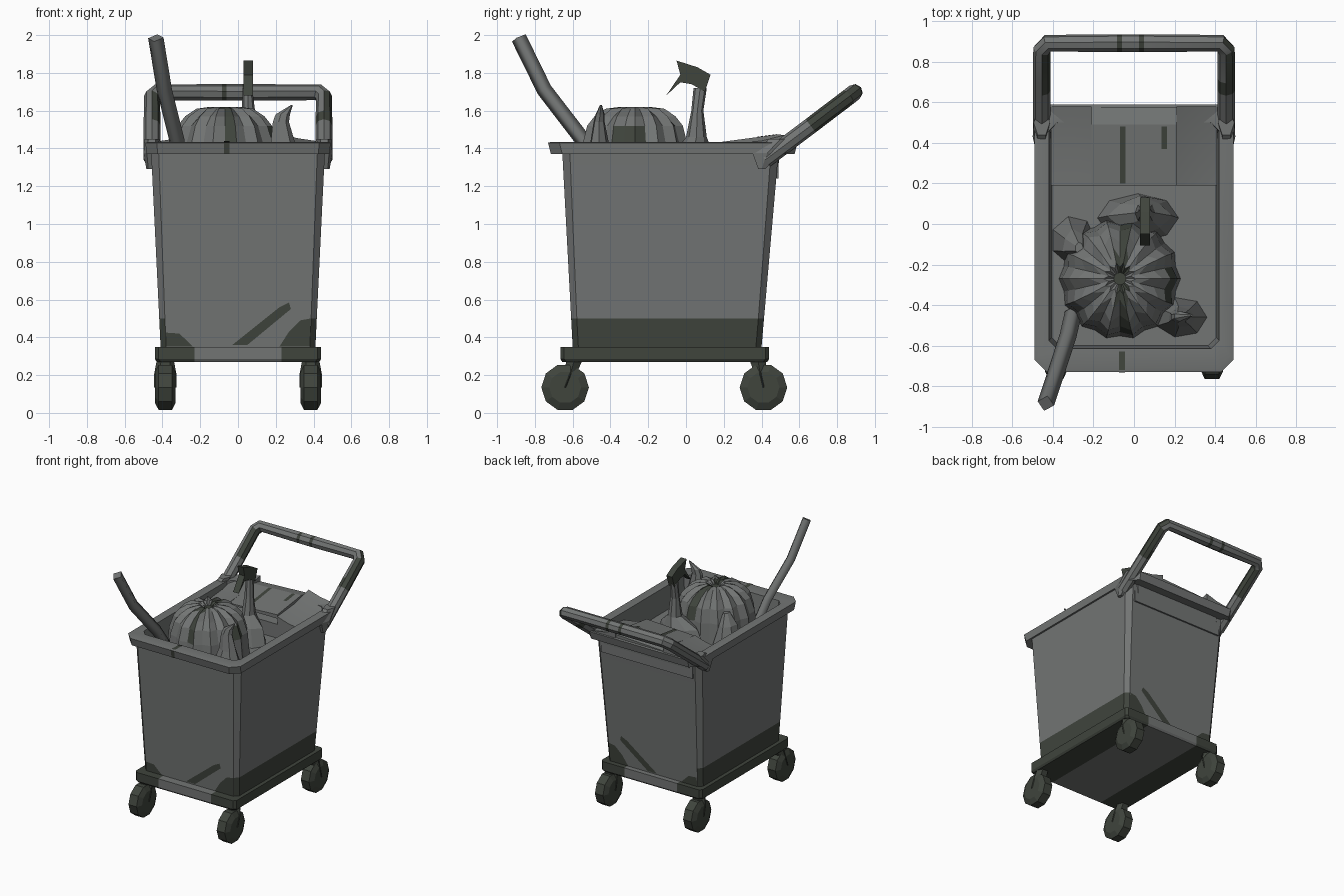
import bpy, bmesh
from math import sin, cos, pi
from mathutils import Vector

if "Cube" in bpy.data.objects:
    bpy.data.objects.remove(bpy.data.objects["Cube"], do_unlink=True)


def material(name, rgb):
    m = bpy.data.materials.new(name)
    m.use_nodes = True
    color = (*rgb, 1.0)
    m.diffuse_color = color
    m.node_tree.nodes["Principled BSDF"].inputs["Base Color"].default_value = color
    return m


GREY = material("worn grey", (0.17, 0.178, 0.175))
DARK = material("dark green grey", (0.05, 0.058, 0.046))


def finish(name, mesh, dark=None, smooth=None):
    """Add an object; dark(centre, normal) picks the dark faces."""
    mesh.materials.clear()
    mesh.materials.append(GREY)
    mesh.materials.append(DARK)
    for p in mesh.polygons:
        p.material_index = int(bool(dark and dark(p.center, p.normal)))
    ob = bpy.data.objects.new(name, mesh)
    bpy.context.collection.objects.link(ob)
    if smooth:
        bpy.ops.object.select_all(action="DESELECT")
        ob.select_set(True)
        bpy.context.view_layer.objects.active = ob
        bpy.ops.object.shade_smooth_by_angle(angle=smooth)
    return ob


def loft(name, rings, dark=None, smooth=None, cuts=()):
    """Skin a stack of equal-sized rings, cap the ends, cut at given x."""
    bm = bmesh.new()
    rows = [[bm.verts.new(p) for p in ring] for ring in rings]
    n = len(rows[0])
    for a, b in zip(rows, rows[1:]):
        for i in range(n):
            j = (i + 1) % n
            bm.faces.new((a[i], a[j], b[j], b[i]))
    bm.faces.new(rows[0])
    bm.faces.new(rows[-1])
    for x in cuts:
        geom = bm.verts[:] + bm.edges[:] + bm.faces[:]
        bmesh.ops.bisect_plane(bm, geom=geom, plane_co=(x, 0, 0), plane_no=(1, 0, 0))
    bmesh.ops.recalc_face_normals(bm, faces=bm.faces)
    mesh = bpy.data.meshes.new(name)
    bm.to_mesh(mesh)
    bm.free()
    return finish(name, mesh, dark, smooth)


def plate(name, points, dark=True):
    mesh = bpy.data.meshes.new(name)
    mesh.from_pydata(points, [], [range(len(points))])
    return finish(name, mesh, lambda c, n: dark)


def tray(z, hx, y0, y1, c):
    """Rectangle with chamfered corners at height z."""
    return [(hx - c, y0, z), (hx, y0 + c, z), (hx, y1 - c, z), (hx - c, y1, z),
            (c - hx, y1, z), (-hx, y1 - c, z), (-hx, y0 + c, z), (c - hx, y0, z)]


def blob(z, cx, cy, rx, ry, n=8, pleat=0.0):
    """Round ring whose alternate points are pulled inward."""
    return [(cx + rx * cos(2 * pi * i / n) * (1 - pleat * (i % 2)),
             cy + ry * sin(2 * pi * i / n) * (1 - pleat * (i % 2)), z) for i in range(n)]


def tube(name, path, radius, resolution, dark=None, smooth=None):
    cu = bpy.data.curves.new(name, "CURVE")
    cu.dimensions = "3D"
    cu.bevel_depth = radius
    cu.bevel_resolution = resolution
    cu.use_fill_caps = True
    sp = cu.splines.new("POLY")
    sp.points.add(len(path) - 1)
    for pt, co in zip(sp.points, path):
        pt.co = (*co, 1)
    tmp = bpy.data.objects.new(name + " path", cu)
    mesh = bpy.data.meshes.new_from_object(tmp)
    bpy.data.objects.remove(tmp)
    return finish(name, mesh, dark, smooth)


# Hollow tapered bin with its folded rim and the rubbish level inside
WALL = [(0.35, 0.41, -0.60, 0.40, 0.03), (0.50, 0.417, -0.608, 0.413, 0.03),
        (1.38, 0.46, -0.655, 0.49, 0.04)]
RIM = [(1.37, 0.485, -0.715, 0.575, 0.06), (1.43, 0.49, -0.73, 0.59, 0.06),
       (1.435, 0.475, -0.71, 0.575, 0.06), (1.43, 0.42, -0.615, 0.50, 0.04),
       (1.25, 0.405, -0.60, 0.485, 0.04)]
loft("bin_body", [tray(*r) for r in WALL + RIM],
     lambda c, n: c.z < 0.5 and abs(n.x) > 0.5, 0.5)

# Platform with dark sides
loft("platform", [tray(0.27, 0.43, -0.655, 0.43, 0.02), tray(0.285, 0.44, -0.665, 0.44, 0.02),
                  tray(0.35, 0.44, -0.665, 0.44, 0.02)],
     lambda c, n: abs(c.x) > 0.23, cuts=(-0.23, 0.23))


# Painted scuffs on the front and back walls
def wall_y(z, back):
    t = (z - 0.35) / 1.03
    return 0.404 + 0.09 * t if back else -0.604 - 0.055 * t


SCUFFS = {"streak": [(-0.03, 0.36), (0.05, 0.36), (0.28, 0.55), (0.27, 0.585), (0.22, 0.56)],
          "left_scuff": [(-0.38, 0.352), (-0.24, 0.352), (-0.31, 0.42), (-0.38, 0.425)],
          "right_scuff": [(0.22, 0.352), (0.38, 0.352), (0.385, 0.50), (0.33, 0.49), (0.27, 0.43)]}
for label, outline in SCUFFS.items():
    for back in (False, True):
        pts = [(x, wall_y(z, back), z) for x, z in outline]
        plate(("back_" if back else "front_") + label, pts[::-1] if back else pts)
plate("rim_front_stripe", [(-0.075, -0.722, 1.372), (-0.045, -0.722, 1.372),
                           (-0.045, -0.733, 1.432), (-0.075, -0.733, 1.432)])
plate("rim_top_stripe", [(-0.075, -0.72, 1.439), (-0.045, -0.72, 1.439),
                         (-0.045, -0.63, 1.435), (-0.075, -0.63, 1.435)])

# Casters: faceted wheel and a tapered fork
for side, s in (("left", 1), ("right", -1)):
    for end, y, top in (("front", -0.64, -0.59), ("back", 0.41, 0.38)):
        rings = [[(s * x, y + r * cos(2 * pi * i / 10), 0.135 + r * sin(2 * pi * i / 10))
                  for i in range(10)]
                 for x, r in ((0.33, 0.085), (0.35, 0.126), (0.42, 0.126), (0.44, 0.085))]
        loft(f"{end}_{side}_wheel", rings, lambda c, n: True)
        loft(f"{end}_{side}_fork", [blob(0.135, s * 0.385, y, 0.06, 0.025, 6),
                                    blob(0.20, s * 0.385, (y + top) / 2, 0.06, 0.035, 6),
                                    blob(0.28, s * 0.385, top, 0.045, 0.05, 6)], lambda c, n: True)

# Push handle, dark on the outer left side and in two bands on the bar
arm = [(0.455, 0.42, 1.34), (0.455, 0.54, 1.43), (0.455, 0.66, 1.52),
       (0.455, 0.72, 1.566), (0.455, 0.86, 1.672), (0.425, 0.892, 1.697)]
bar = [(x, 0.892, 1.697) for x in (0.05, 0.025, -0.06, -0.085)]
tube("push_handle", arm + bar + [(-x, y, z) for x, y, z in reversed(arm)], 0.044, 2,
     lambda c, n: (0.02 < c.x < 0.05 or -0.085 < c.x < -0.06
                   or c.x > 0.4 and 0.66 < c.y < 0.72 or n.x > 0.35 and c.y > 0.66), 0.5)
for side, s in (("left", 1), ("right", -1)):
    loft(f"{side}_handle_bracket", [blob(1.29, s * 0.465, 0.40, 0.02, 0.02, 6),
                                    blob(1.375, s * 0.465, 0.43, 0.035, 0.09, 6),
                                    blob(1.45, s * 0.455, 0.50, 0.04, 0.07, 6)])

# Bent plank leaning out of the front right corner
tube("plank", [(-0.30, -0.44, 1.27), (-0.325, -0.55, 1.45), (-0.39, -0.75, 1.71),
               (-0.435, -0.885, 1.985)], 0.042, 0)

# Pleated rubbish bag
BAG = ((1.25, 0.30, 0.30, 0.06), (1.42, 0.285, 0.285, 0.08), (1.52, 0.25, 0.26, 0.10),
       (1.57, 0.21, 0.22, 0.18), (1.61, 0.15, 0.16, 0.35), (1.62, 0.08, 0.08, 0.3),
       (1.595, 0.03, 0.03, 0.0))
loft("rubbish_bag", [blob(z, -0.07, -0.27, rx, ry, 28, p) for z, rx, ry, p in BAG],
     lambda c, n: (abs(c.x + 0.06) < 0.025 and c.z > 1.4
                   or 1.44 < c.z < 1.53 and c.x > 0.1 and -0.36 < c.y < -0.2))

# Knotted bag with a twisted neck and dark folded tip
loft("knotted_bag", [blob(1.25, 0.02, 0.03, 0.20, 0.12), blob(1.38, 0.03, 0.04, 0.16, 0.10, 8, 0.15),
                     blob(1.46, 0.055, 0.055, 0.05, 0.055), blob(1.60, 0.055, 0.06, 0.035, 0.032),
                     blob(1.72, 0.05, 0.075, 0.025, 0.035)])
TIP = [(-0.05, 1.865), (0.06, 1.83), (0.13, 1.79), (0.10, 1.70), (0.03, 1.74),
       (-0.03, 1.75), (-0.105, 1.68), (-0.03, 1.79)]
loft("knotted_bag_tip", [[(x, y, z) for y, z in TIP] for x in (0.03, 0.08)], lambda c, n: True)

# Crumpled scraps poking up beside the bags
loft("front_scrap", [blob(1.25, 0.23, -0.46, 0.13, 0.10, 7), blob(1.42, 0.235, -0.46, 0.07, 0.055, 7, 0.1),
                     blob(1.54, 0.225, -0.46, 0.045, 0.03, 7), blob(1.58, 0.235, -0.455, 0.04, 0.025, 7),
                     blob(1.63, 0.285, -0.45, 0.005, 0.005, 7)])
loft("right_scrap", [blob(1.25, -0.30, -0.08, 0.11, 0.12, 7), blob(1.42, -0.29, -0.10, 0.07, 0.08, 7, 0.2),
                     blob(1.50, -0.27, -0.12, 0.02, 0.03, 7)])

# Sloping carton at the back with sagging flaps
front, back = 0.19, 0.575


def section(y, top):
    return [(-0.21, y, top - 0.02), (0.21, y, top), (0.21, y, min(1.41, top - 0.03)),
            (-0.21, y, min(1.41, top - 0.03))]


loft("carton_lid", [section(front, 1.435), section(0.49, 1.475), section(back, 1.46)])
loft("carton_body", [[(x, y, z) for x, y in ((-0.40, 0.19), (0.40, 0.19), (0.40, 0.49), (-0.40, 0.49))]
                     for z in (1.24, 1.36)])
for side, s in (("left", 1), ("right", -1)):
    mid = [(s * 0.21, 1.43), (s * 0.31, 1.40), (s * 0.41, 1.385),
           (s * 0.41, 1.36), (s * 0.21, 1.36)]
    loft(f"{side}_carton_flap", [[(x, y, z + dz) for x, z in mid]
                                 for y, dz in ((front, -0.01), (0.40, 0.01), (0.58, 0.055))], None, 0.6)

# Dark tape stripes on the carton
for label, x, y0, y1 in (("carton_tape", -0.055, 0.20, 0.48), ("carton_mark", 0.15, 0.37, 0.48)):
    def lid(px, y):
        return (px, y, 1.435 + (y - front) * 0.1334 - 0.01 + px * 0.0476 + 0.004)
    plate(label, [lid(x - 0.014, y0), lid(x + 0.014, y0), lid(x + 0.014, y1), lid(x - 0.014, y1)])
